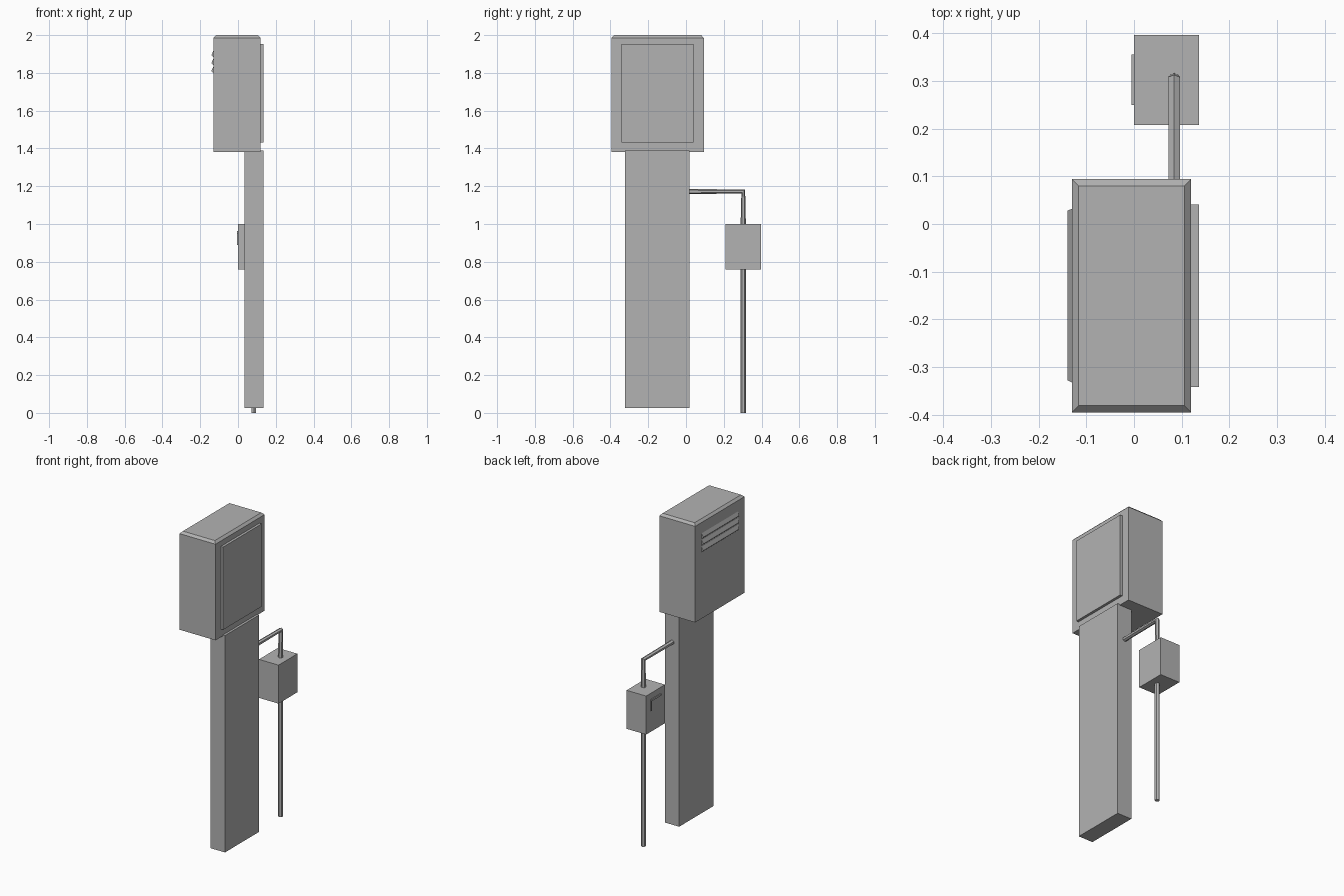
import bpy, bmesh
from math import cos, sin, pi
from mathutils import Vector

cube = bpy.data.objects.get("Cube")
if cube:
    bpy.data.objects.remove(cube, do_unlink=True)

# One painted-metal colour
grey = bpy.data.materials.new("grey metal")
grey.use_nodes = True
colour = (0.45, 0.45, 0.45, 1)
grey.diffuse_color = colour
grey.node_tree.nodes["Principled BSDF"].inputs["Base Color"].default_value = colour


def finish(name, bm):
    bmesh.ops.recalc_face_normals(bm, faces=bm.faces)
    mesh = bpy.data.meshes.new(name)
    bm.to_mesh(mesh)
    bm.free()
    mesh.materials.append(grey)
    obj = bpy.data.objects.new(name, mesh)
    bpy.context.collection.objects.link(obj)
    return obj


def box(name, x, y, z, top_bevel=0):
    bm = bmesh.new()
    bmesh.ops.create_cube(bm, size=1)
    for v in bm.verts:
        v.co = [r[0] if c < 0 else r[1] for c, r in zip(v.co, (x, y, z))]
    if top_bevel:
        edges = [e for e in bm.edges if all(v.co.z == z[1] for v in e.verts)]
        bmesh.ops.bevel(bm, geom=edges, offset=top_bevel, segments=1, affect='EDGES')
    return finish(name, bm)


def prism(name, profile, y0, y1, inset=0):
    """Extrude an (x, z) profile along y; inset tapers the outermost points."""
    bm = bmesh.new()
    wall = max(p[0] for p in profile)
    ends = []
    for y, s in ((y0, 1), (y1, -1)):
        ends.append([bm.verts.new((x, y + (s * inset if x < wall else 0), z))
                     for x, z in profile])
        bm.faces.new(ends[-1])
    n = len(profile)
    for i in range(n):
        j = (i + 1) % n
        bm.faces.new((ends[0][i], ends[0][j], ends[1][j], ends[1][i]))
    return finish(name, bm)


def pipe(name, points, radius=0.014, sides=6):
    """Six-sided tube in a plane of constant x, with unscaled mitred corners."""
    bm = bmesh.new()
    pts = [Vector(p) for p in points]
    side = Vector((1, 0, 0))
    rings = []
    for i, p in enumerate(pts):
        run = Vector()
        if i > 0:
            run += (p - pts[i - 1]).normalized()
        if i < len(pts) - 1:
            run += (pts[i + 1] - p).normalized()
        out = side.cross(run.normalized())
        rings.append([bm.verts.new(p + radius * (out * cos(a) + side * sin(a)))
                      for a in (2 * pi * k / sides for k in range(sides))])
    for a, b in zip(rings, rings[1:]):
        for i in range(sides):
            j = (i + 1) % sides
            bm.faces.new((a[i], a[j], b[j], b[i]))
    bm.faces.new(rings[0])
    bm.faces.new(rings[-1])
    return finish(name, bm)


# Post and main cabinet
box("post", (0.035, 0.135), (-0.322, 0.018), (0.025, 1.388))
box("cabinet", (-0.13, 0.12), (-0.395, 0.094), (1.382, 2.0), top_bevel=0.014)
box("cabinet_door", (0.12, 0.136), (-0.342, 0.041), (1.432, 1.952))

# Vent louvres on the cabinet back
for i in range(3):
    z = 1.8 + i * 0.042
    prism(f"vent_louvre_{i + 1}",
          [(-0.13, z), (-0.139, z + 0.008), (-0.139, z + 0.014), (-0.13, z + 0.034)],
          -0.332, 0.032, inset=0.004)

# Small junction box with an angled handle
box("junction_box", (0, 0.136), (0.208, 0.396), (0.758, 1.0))
box("handle_bar", (-0.005, 0), (0.25, 0.355), (0.95, 0.962))
box("handle_grip", (-0.005, 0), (0.343, 0.355), (0.89, 0.95))

# Conduits
pipe("upper_conduit", [(0.084, 0.018, 1.172), (0.084, 0.303, 1.172), (0.084, 0.303, 1.0)])
pipe("lower_conduit", [(0.084, 0.303, 0.758), (0.084, 0.303, 0)])
